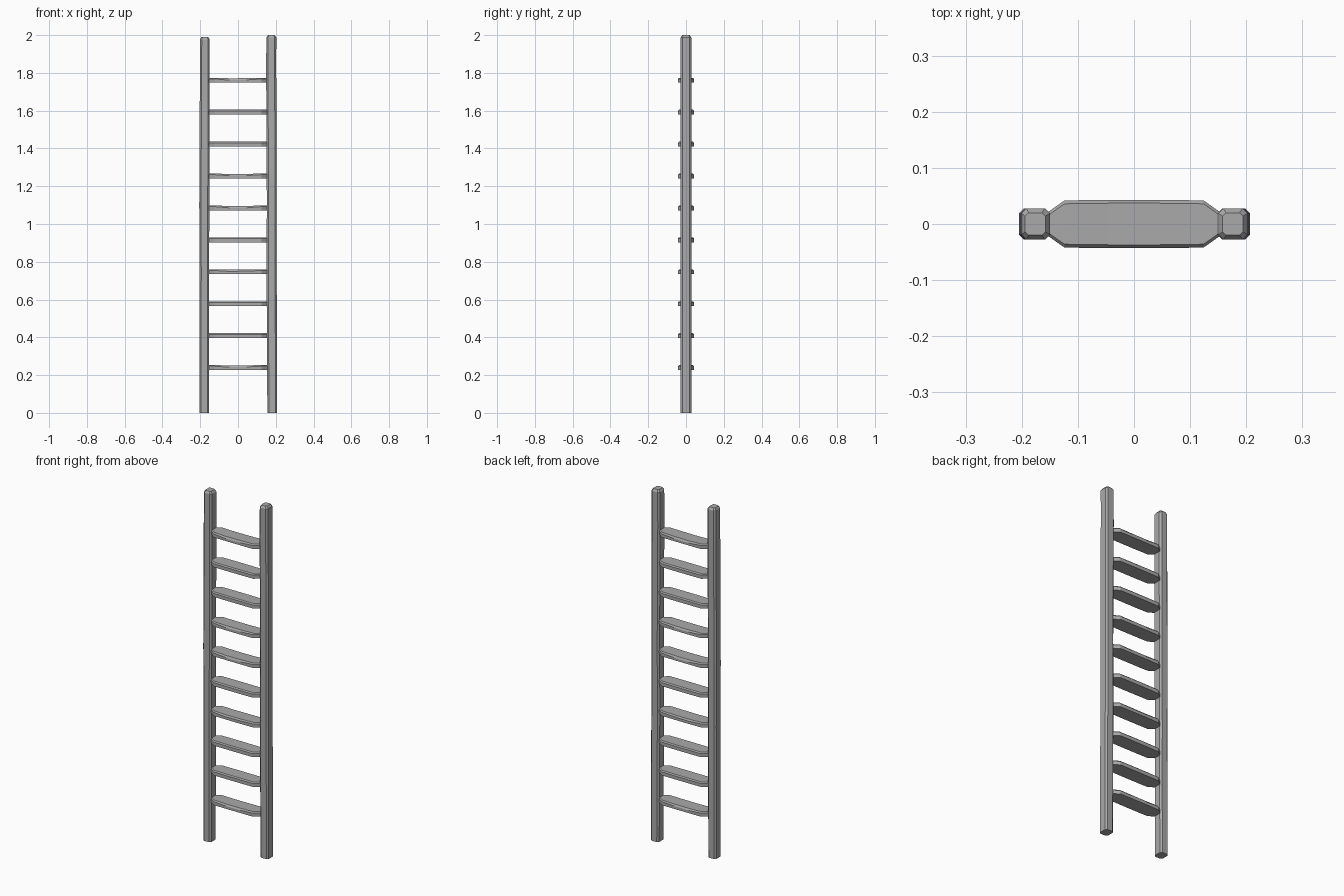
import bpy
import bmesh
import math
import random

random.seed(4)

cube = bpy.data.objects.get("Cube")
if cube:
    bpy.data.objects.remove(cube, do_unlink=True)

# One weathered grey for everything
grey = bpy.data.materials.new("weathered_grey")
grey.use_nodes = True
colour = (0.4, 0.4, 0.4, 1)
grey.diffuse_color = colour
grey.node_tree.nodes["Principled BSDF"].inputs["Base Color"].default_value = colour


def finish(name, bm):
    bmesh.ops.recalc_face_normals(bm, faces=bm.faces)
    mesh = bpy.data.meshes.new(name)
    bm.to_mesh(mesh)
    bm.free()
    mesh.materials.append(grey)
    obj = bpy.data.objects.new(name, mesh)
    bpy.context.collection.objects.link(obj)
    return obj


def loft(name, rings):
    """Skin equal-sized rings of points and cap both ends."""
    bm = bmesh.new()
    loops = [[bm.verts.new(p) for p in ring] for ring in rings]
    n = len(loops[0])
    for low, high in zip(loops, loops[1:]):
        for i in range(n):
            j = (i + 1) % n
            bm.faces.new((low[i], low[j], high[j], high[i]))
    bm.faces.new(loops[0][::-1])
    bm.faces.new(loops[-1])
    return finish(name, bm)


def chamfered(cx, z, hx, hy, cut):
    """Square ring with cut corners."""
    pts = [(hx, cut - hy), (hx, hy - cut), (hx - cut, hy), (cut - hx, hy),
           (-hx, hy - cut), (-hx, cut - hy), (cut - hx, -hy), (hx - cut, -hy)]
    return [(cx + x, y, z) for x, y in pts]


# Upright rails, slightly uneven along their length, with chamfered tops
for name, side, top in (("right_rail", -1, 1.99), ("left_rail", 1, 2.0)):
    rings = []
    for z in (0, 0.35, 0.75, 1.1, 1.5, 1.8, top - 0.012):
        half = 0.026 + random.uniform(-0.001, 0.001)
        centre = side * (0.18 - 0.002 * z + random.uniform(-0.001, 0.001))
        rings.append(chamfered(centre, z, half, 0.028, 0.009))
    rings.append(chamfered(side * 0.176, top, 0.018, 0.02, 0.006))
    loft(name, rings)

# Flat treads with tapered ends and worn upper edges
half_plan = ((0.155, 0.02), (0.124, 0.042), (0.045, 0.043))
for k in range(10):
    z = 0.24 + k * 0.169
    stations = [(-x, w) for x, w in half_plan] + [(x, w) for x, w in half_plan[::-1]]
    worn = k in (0, 3, 5, 6, 9)
    rings = []
    for i, (x, w) in enumerate(stations):
        dip = random.uniform(0.003, 0.007) if worn and i in (2, 3) else 0
        lip = 0.006
        rings.append([(x, -w, z - 0.013), (x, w, z - 0.013),
                      (x, w, z + 0.007 - dip), (x, w - lip, z + 0.013 - dip * 0.4),
                      (x, lip - w, z + 0.013 - dip * 0.4), (x, -w, z + 0.007 - dip)])
    loft("rung_%02d" % (k + 1), rings)
